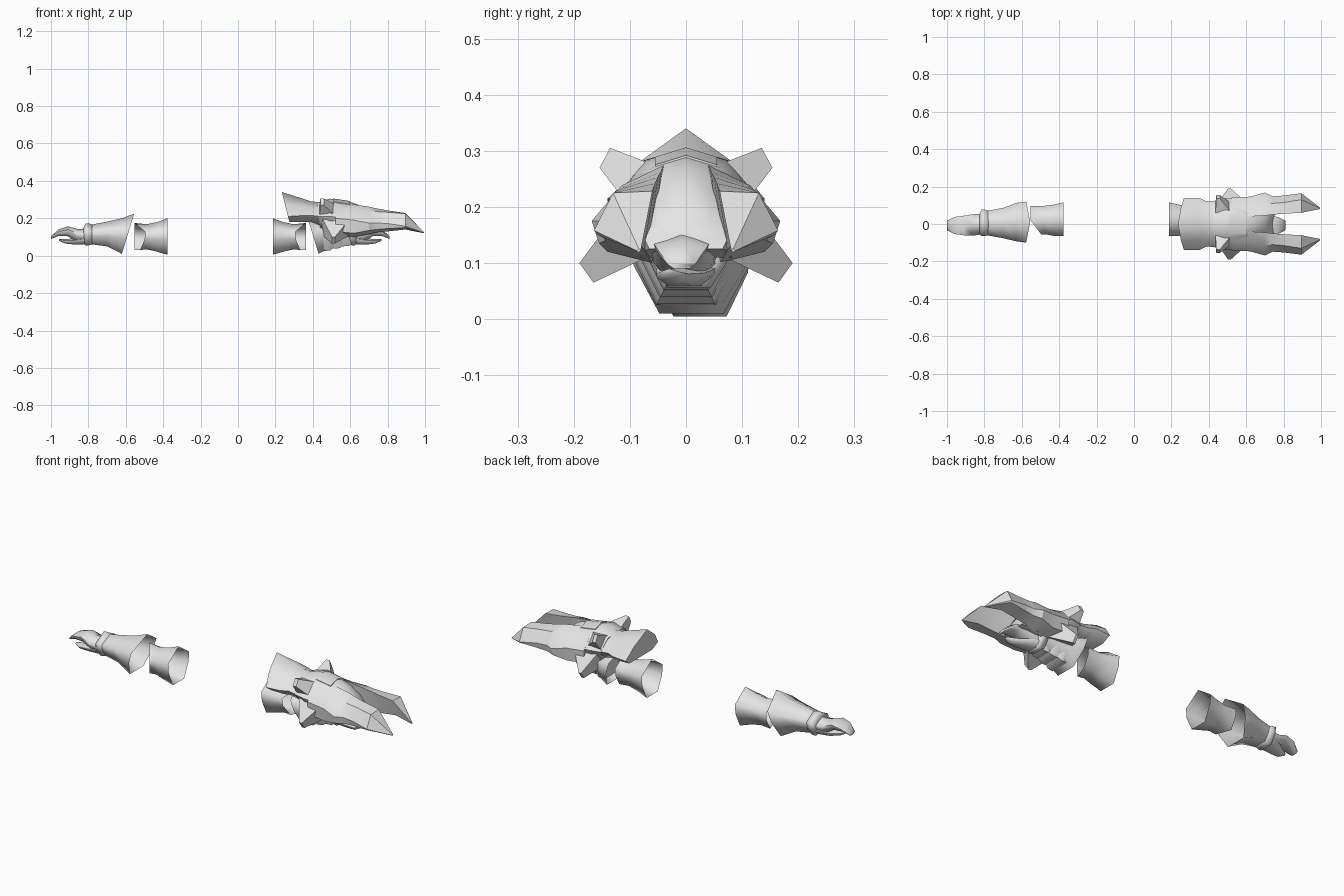
import bpy, bmesh, math

if "Cube" in bpy.data.objects:
    bpy.data.objects.remove(bpy.data.objects["Cube"])

grey = bpy.data.materials.new("light grey")
grey.diffuse_color = (0.78, 0.78, 0.78, 1)
grey.use_nodes = True
grey.node_tree.nodes["Principled BSDF"].inputs["Base Color"].default_value = grey.diffuse_color

# half outline of an arm section: (sideways, height), both -1..1
ARM = [(0, 1), (.95, .35), (.9, -.2), (.5, -1)]


def loft(name, rings, angle=50, caps=True):
    """Skin closed rings of equal point count, with optional end caps."""
    bm = bmesh.new()
    vs = [[bm.verts.new(p) for p in r] for r in rings]
    n = len(vs[0])
    for a, b in zip(vs, vs[1:]):
        for i in range(n):
            j = (i + 1) % n
            bm.faces.new((a[i], a[j], b[j], b[i]))
    if caps:
        bm.faces.new(vs[0])
        bm.faces.new(vs[-1])
    bmesh.ops.remove_doubles(bm, verts=bm.verts, dist=1e-5)
    bmesh.ops.recalc_face_normals(bm, faces=bm.faces)
    me = bpy.data.meshes.new(name)
    bm.to_mesh(me)
    bm.free()
    me.materials.append(grey)
    ob = bpy.data.objects.new(name, me)
    bpy.context.collection.objects.link(ob)
    bpy.ops.object.select_all(action='DESELECT')
    ob.select_set(True)
    bpy.context.view_layer.objects.active = ob
    bpy.ops.object.shade_smooth_by_angle(angle=math.radians(angle))
    return ob


def full(half):
    """Mirror a half outline that starts on the centre line."""
    return half + [(-y, z) for y, z in reversed(half) if y > 0]


def arm_part(name, sections, flip, caps=True):
    """sections: x, y centre, y radius, z low, z high, lean in x by height
    and, optionally, setback of the front half."""
    rings = []
    for x, yc, ry, lo, hi, lean, *setback in sections:
        ring = []
        for u, v in full(ARM):
            px = x + lean * v + sum(setback) * max(0, -u)
            ring.append((-px - .19 if flip else px, yc + u * ry,
                         (lo + hi) / 2 + v * (hi - lo) / 2))
        rings.append(ring)
    return loft(name, rings, 80, caps)


# ---- two matching arms, open sleeves ----
for side, flip in (("left", False), ("right", True)):
    arm_part(side + "_upper_arm", [
        (-.377, .025, .095, .005, .2, 0),
        (-.43, .02, .088, .022, .182, .004),
        (-.49, .02, .08, .035, .168, .003, .02),
        (-.553, .02, .08, .03, .175, 0, .06)], flip, False)
    arm_part(side + "_forearm", [
        (-.588, .01, .115, .01, .225, .033),
        (-.635, .01, .108, .025, .2, .015),
        (-.70, .005, .085, .05, .182, 0),
        (-.80, .005, .066, .063, .163, 0)], flip, False)
    arm_part(side + "_wrist_band", [
        (-.775, .005, .068, .06, .166, 0),
        (-.80, .006, .075, .055, .173, 0),
        (-.815, .006, .075, .055, .173, 0),
        (-.825, .0, .058, .065, .15, 0)], flip)
    # curled fingers over a hooked thumb
    arm_part(side + "_fingers", [
        (-.81, .0, .058, .065, .145, 0),
        (-.86, -.005, .06, .075, .143, 0),
        (-.91, -.008, .055, .104, .157, 0),
        (-.96, -.008, .048, .105, .14, 0),
        (-1.0, -.008, .026, .09, .105, 0)], flip)
    arm_part(side + "_thumb", [
        (-.82, .0, .055, .06, .105, 0),
        (-.88, -.01, .045, .06, .093, 0),
        (-.925, -.025, .03, .065, .088, 0),
        (-.957, -.03, .01, .08, .09, 0)], flip)

# ---- overlapping bands under the gauntlet ----
for i in range(3):
    x, s = .45 + i * .05, 1 - i * .12
    rings = []
    for dx, k in ((0, 1), (.03, .97), (.05, .84)):
        rings.append([(x + dx - .012 * v, u * .105 * s * k, .13 + v * .105 * s * k)
                      for u, v in full(ARM)])
    loft("lower_band_%d" % (i + 1), rings, 30)


def shell(name, sections):
    """sections: x at top, x at bottom, half outline."""
    rings = []
    for xt, xb, half in sections:
        zs = [z for _, z in half]
        hi, lo = max(zs), min(zs)
        rings.append([(xb + (xt - xb) * (z - lo) / (hi - lo), y, z)
                      for y, z in full(half)])
    return loft(name, rings, 60)


# ---- gauntlet cuff and body ----
shell("gauntlet_cuff", [
    (.235, .275, [(0, .34), (.09, .275), (.14, .21), (.10, .18)]),
    (.34, .35, [(0, .307), (.085, .265), (.14, .215), (.10, .18)]),
    (.39, .39, [(0, .29), (.08, .255), (.12, .215), (.09, .18)]),
    (.45, .45, [(0, .285), (.08, .26), (.125, .21), (.08, .16)])])
shell("gauntlet_body", [
    (.42, .44, [(0, .283), (.075, .268), (.125, .21), (.08, .15)]),
    (.49, .49, [(0, .305), (.075, .283), (.138, .21), (.09, .12)]),
    (.60, .60, [(0, .288), (.06, .27), (.128, .2), (.09, .11)]),
    (.65, .66, [(0, .27), (.05, .254), (.09, .18), (.08, .11)]),
    (.70, .71, [(0, .232), (.055, .215), (.088, .16), (.078, .12)]),
    (.73, .75, [(0, .175), (.04, .168), (.075, .145), (.065, .125)])])
# raised plate on the back of the hand
shell("top_plate", [
    (.51, .51, [(0, .306), (.055, .289), (.055, .26)]),
    (.60, .60, [(0, .292), (.055, .275), (.055, .25)])])

# ---- prongs and side spikes, mirrored ----
# each prong section: x, then inner top, outer top, outer side, outer low, inner low
PRONG = [
    (.52, (.04, .28), (.095, .255), (.142, .20), (.135, .13), (.06, .11)),
    (.62, (.04, .274), (.10, .245), (.146, .19), (.14, .12), (.06, .10)),
    (.70, (.045, .262), (.115, .238), (.168, .175), (.155, .135), (.07, .115)),
    (.74, (.05, .253), (.11, .236), (.148, .175), (.143, .14), (.075, .125)),
    (.80, (.055, .242), (.115, .232), (.152, .172), (.147, .145), (.08, .13)),
    (.895, (.06, .228), (.13, .225), (.164, .158), (.157, .15), (.085, .14)),
    (.995, (.08, .125), (.084, .125), (.088, .122), (.086, .12), (.082, .12)),
]


def spike(name, m, base_x, base, tip_x, tip):
    """Tapered block from a base edge to a tip edge, each spread along x."""
    rings = []
    for (x0, x1), (p, q) in ((base_x, base), (tip_x, tip)):
        rings.append([(x0, m * p[0], p[1]), (x1, m * p[0], p[1]),
                      (x1, m * q[0], q[1]), (x0, m * q[0], q[1])])
    loft(name, rings, 30)


for side, m in (("back", 1), ("front", -1)):
    loft(side + "_prong", [[(s[0], m * y, z) for y, z in s[1:]] for s in PRONG], 32)
    spike(side + "_upper_spike", m, (.435, .53), ((.05, .272), (.105, .205)),
          (.44, .46), ((.135, .305), (.154, .27)))
    spike(side + "_lower_spike", m, (.45, .60), ((.115, .2), (.07, .11)),
          (.503, .518), ((.19, .1), (.165, .065)))
